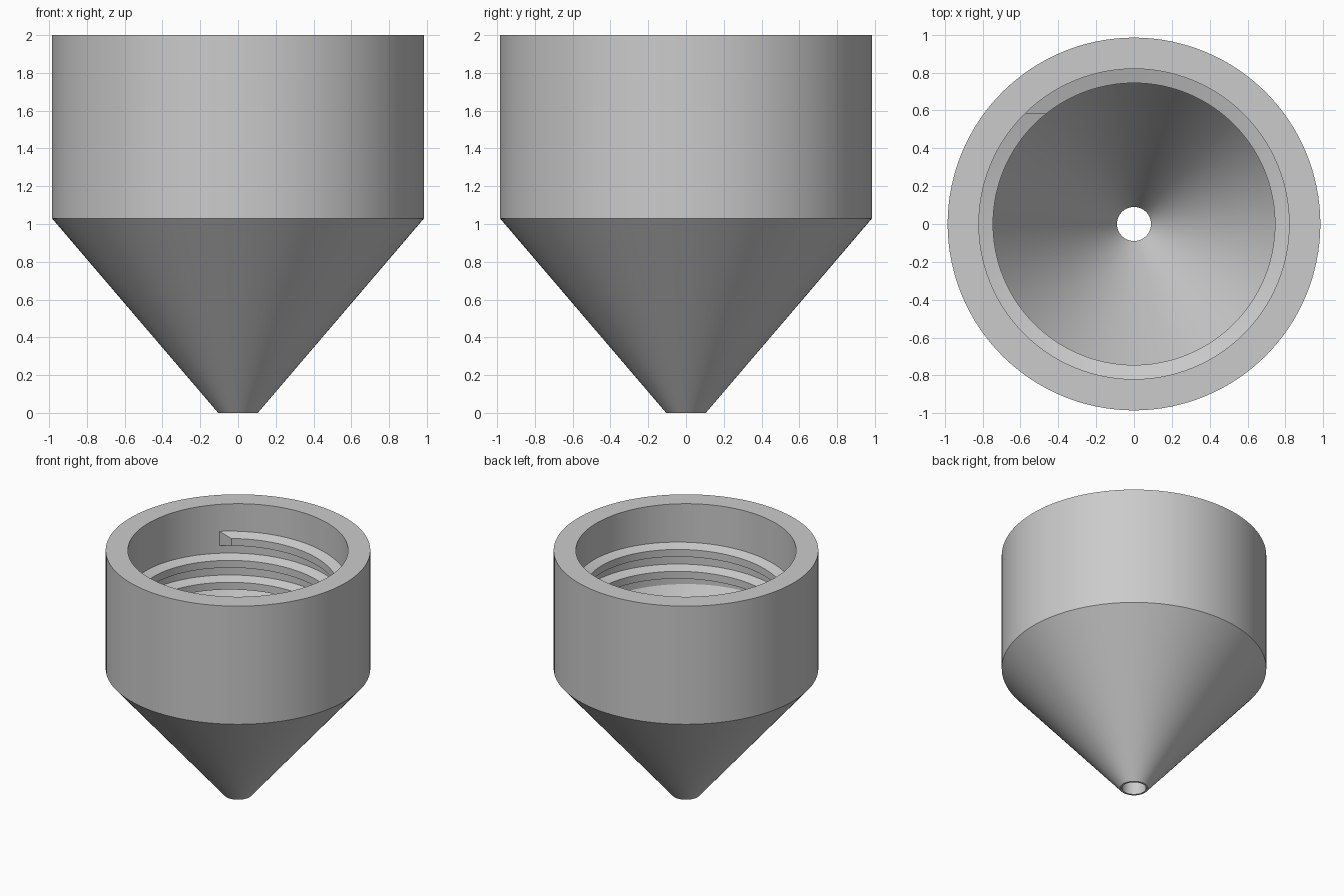
import bpy, bmesh, math

SEG = 128            # sides of every round part
BORE, CREST = 0.82, 0.745

cube = bpy.data.objects.get("Cube")
if cube:
    bpy.data.objects.remove(cube, do_unlink=True)

grey = bpy.data.materials.new("plain_grey")
grey.use_nodes = True
colour = (0.6, 0.6, 0.6, 1)
grey.diffuse_color = colour
grey.node_tree.nodes["Principled BSDF"].inputs["Base Color"].default_value = colour


def skin(name, rings, close_loop):
    """Join successive closed sections with quads; cap the ends or close the loop."""
    bm = bmesh.new()
    loops = [[bm.verts.new(p) for p in ring] for ring in rings]
    pairs = list(zip(loops, loops[1:]))
    if close_loop:
        pairs.append((loops[-1], loops[0]))
    else:
        bm.faces.new(loops[0])
        bm.faces.new(loops[-1])
    for a, b in pairs:
        for i in range(len(a)):
            j = (i + 1) % len(a)
            bm.faces.new((a[i], a[j], b[j], b[i]))
    bmesh.ops.recalc_face_normals(bm, faces=bm.faces)
    mesh = bpy.data.meshes.new(name)
    bm.to_mesh(mesh)
    bm.free()
    mesh.materials.append(grey)
    obj = bpy.data.objects.new(name, mesh)
    bpy.context.collection.objects.link(obj)
    bpy.ops.object.select_all(action='DESELECT')
    obj.select_set(True)
    bpy.context.view_layer.objects.active = obj
    bpy.ops.object.shade_smooth_by_angle(angle=math.radians(20))
    return obj


def polar(r, angle, z):
    return (r * math.cos(angle), r * math.sin(angle), z)


# Hollow cylinder with conical tip: wall section turned around z
wall = [(0.985, 2), (0.985, 1.03), (0.105, 0), (0.09, 0),
        (0.09, 0.1), (BORE, 1.34), (BORE, 2)]
skin("funnel_body",
     [[polar(r, math.tau * s / SEG, z) for r, z in wall] for s in range(SEG)], True)

# Internal screw thread: trapezoid section swept down a helix
PITCH, TURNS, TOP = 0.18, 2.25, 1.78
START = math.radians(135)
LEAN = math.radians(-6.2)      # slanted cut of the thread ends
section = [(BORE + 0.005, 0, 0), (CREST, LEAN, -0.03),
           (CREST, LEAN, -0.09), (BORE + 0.005, 0, -0.12)]
steps = int(SEG * TURNS)
sweep = []
for s in range(steps + 1):
    turn = TURNS * s / steps
    angle = START - math.tau * turn
    sweep.append([polar(r, angle + lean, TOP - PITCH * turn + dz)
                  for r, lean, dz in section])
skin("internal_thread", sweep, False)
